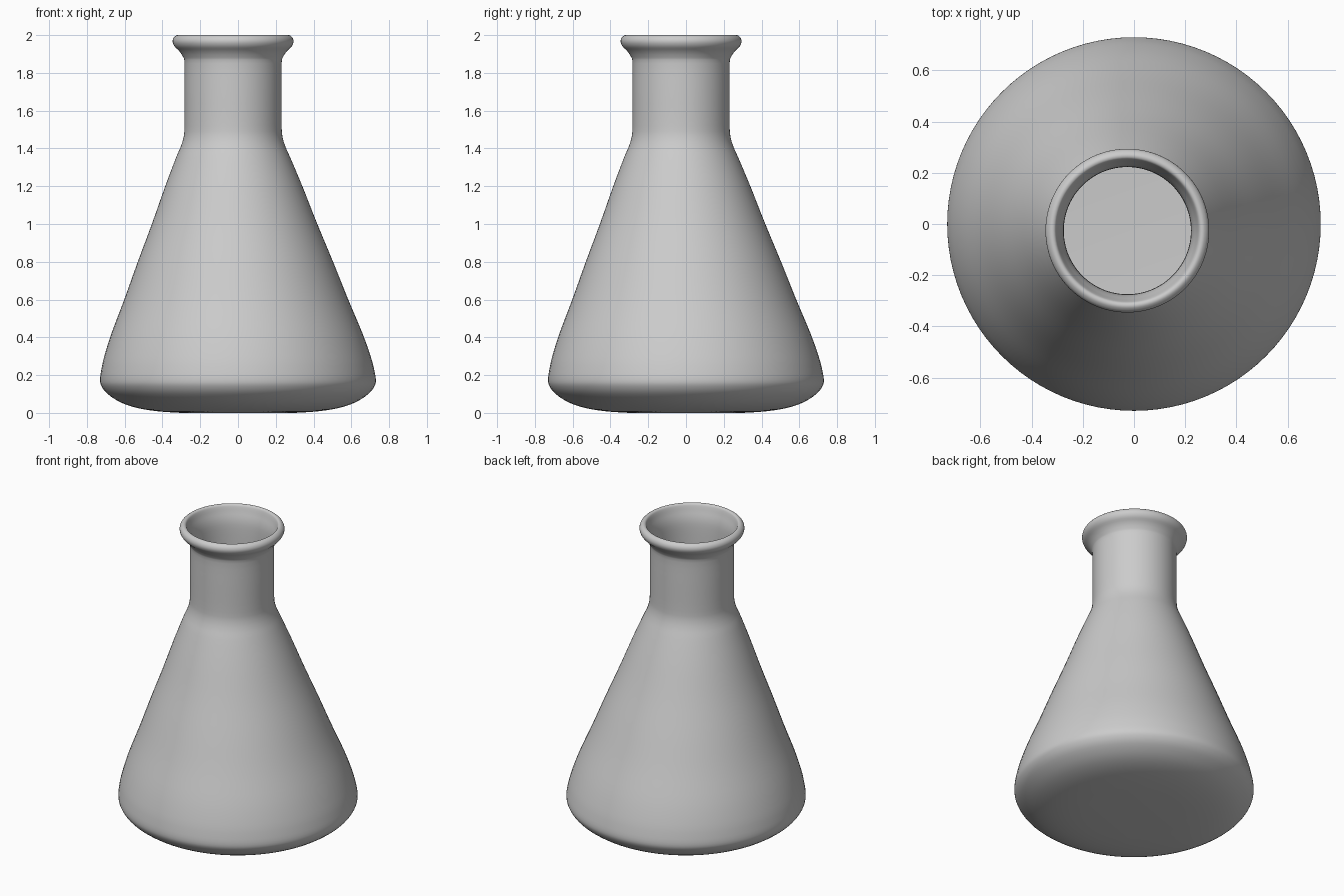
import bpy, bmesh, math
from mathutils import Vector

if "Cube" in bpy.data.objects:
    bpy.data.objects.remove(bpy.data.objects["Cube"])

SEGMENTS = 96

# Outer wall, rolled lip and inner wall as (radius, height)
outer = [(0.30, 0.0), (0.42, 0.008), (0.53, 0.025), (0.62, 0.055), (0.69, 0.10),
         (0.722, 0.14), (0.73, 0.175), (0.722, 0.23), (0.705, 0.30), (0.665, 0.42),
         (0.593, 0.60), (0.517, 0.80), (0.438, 1.0), (0.363, 1.2), (0.303, 1.35),
         (0.277, 1.41), (0.262, 1.46), (0.257, 1.52), (0.257, 1.70), (0.257, 1.85)]
lip = [(0.265, 1.885), (0.285, 1.915), (0.31, 1.94), (0.32, 1.965), (0.314, 1.987),
       (0.297, 2.0), (0.284, 1.997), (0.277, 1.985), (0.268, 1.955), (0.255, 1.91)]
inner = [(r - 0.008, max(z, 0.0) + (0.008 if z < 0.12 else 0)) for r, z in reversed(outer)]


def smooth_path(pts, steps=3):
    """Catmull-Rom curve through the profile points."""
    p = [Vector(q) for q in pts]
    p = [p[0]] + p + [p[-1]]
    out = []
    for a, b, c, d in zip(p, p[1:], p[2:], p[3:]):
        for i in range(steps):
            t = i / steps
            out.append(0.5 * (2 * b + (c - a) * t + (2 * a - 5 * b + 4 * c - d) * t**2
                              + (3 * b - a - 3 * c + d) * t**3))
    return out + [p[-1]]


def lean(z):
    """The neck sits slightly off the base centre."""
    return -0.026 * min(max((z - 0.17) / 1.2, 0), 1)


bm = bmesh.new()
rings = []
for r, z in smooth_path(outer + lip + inner):
    z = min(max(z, 0), 2)
    o = lean(z)
    rings.append([bm.verts.new((o + r * math.cos(2 * math.pi * i / SEGMENTS),
                                o + r * math.sin(2 * math.pi * i / SEGMENTS), z))
                  for i in range(SEGMENTS)])
for a, b in zip(rings, rings[1:]):
    for i in range(SEGMENTS):
        j = (i + 1) % SEGMENTS
        bm.faces.new((a[i], a[j], b[j], b[i]))

# Underside and inside floor
bm.faces.new(list(reversed(rings[0])))
bm.faces.new(rings[-1])
bmesh.ops.recalc_face_normals(bm, faces=bm.faces)
for f in bm.faces:
    f.smooth = True

mesh = bpy.data.meshes.new("conical_flask")
bm.to_mesh(mesh)
bm.free()
flask = bpy.data.objects.new("conical_flask", mesh)
bpy.context.collection.objects.link(flask)
